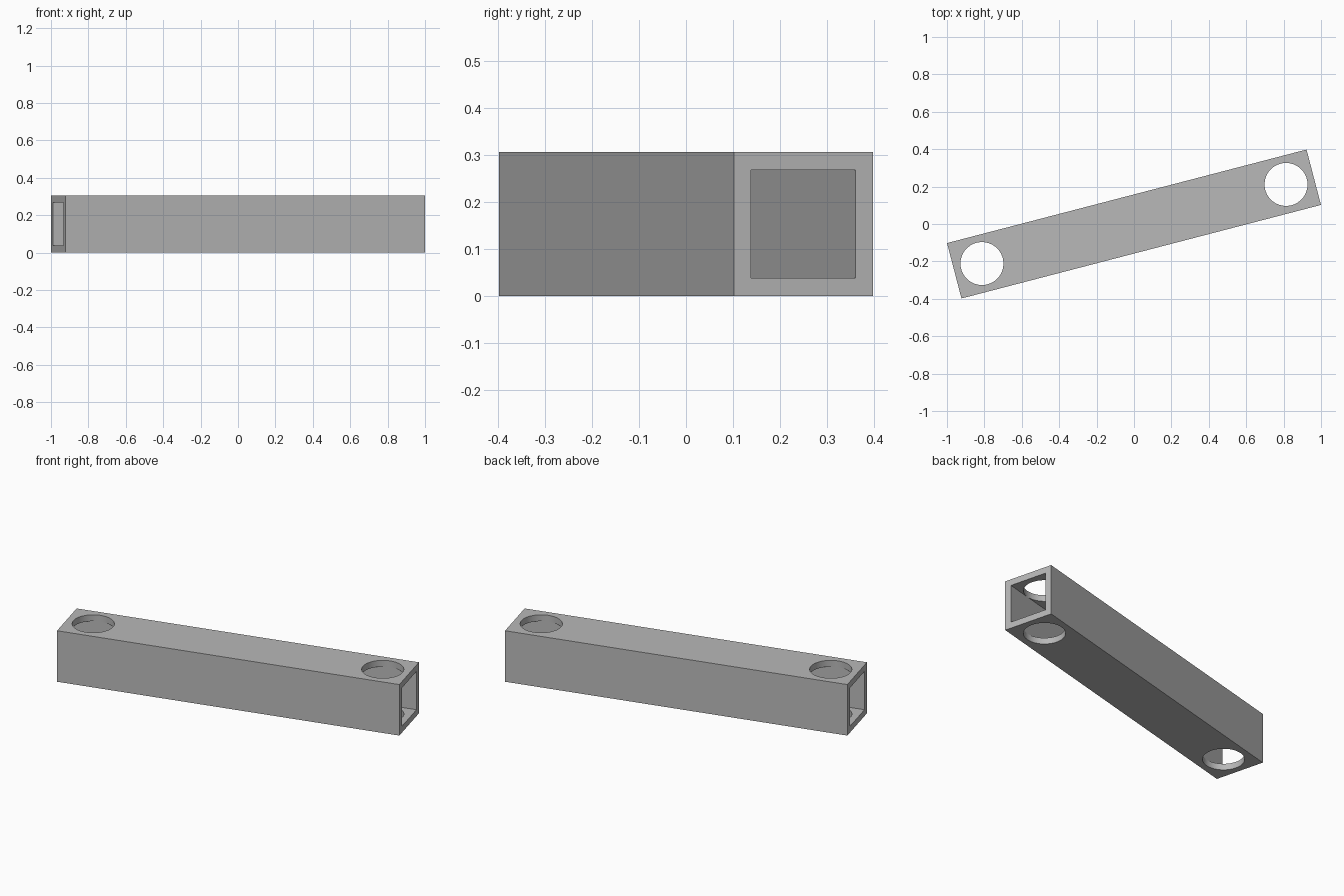
import bpy
import math

if "Cube" in bpy.data.objects:
    bpy.data.objects.remove(bpy.data.objects["Cube"], do_unlink=True)

LENGTH, SIDE, WALL = 1.986, 0.306, 0.038
ANGLE = math.atan2(0.50, 1.922)
HOLE_RADIUS = 0.1148
HOLE_X = (LENGTH - SIDE) / 2

grey = bpy.data.materials.new("plain grey")
grey.use_nodes = True
colour = (0.48, 0.48, 0.48, 1)
grey.diffuse_color = colour
grey.node_tree.nodes["Principled BSDF"].inputs["Base Color"].default_value = colour


def box(name, size):
    bpy.ops.mesh.primitive_cube_add(size=1, location=(0, 0, SIDE / 2))
    obj = bpy.context.object
    obj.name = name
    obj.scale = size
    bpy.ops.object.transform_apply(location=False, rotation=False, scale=True)
    obj.data.materials.append(grey)
    return obj


def cut(target, cutter):
    cutter.hide_render = True
    mod = target.modifiers.new("cut", "BOOLEAN")
    mod.operation = "DIFFERENCE"
    mod.solver = "EXACT"
    mod.object = cutter
    bpy.context.view_layer.objects.active = target
    bpy.ops.object.modifier_apply(modifier=mod.name)
    bpy.data.objects.remove(cutter, do_unlink=True)


# Square tube, open at both ends
tube = box("square_tube", (LENGTH, SIDE, SIDE))
inner = SIDE - 2 * WALL
cut(tube, box("bore_cutter", (LENGTH + 0.2, inner, inner)))

# Round hole through the top and bottom walls near each end
for x in (-HOLE_X, HOLE_X):
    bpy.ops.mesh.primitive_cylinder_add(vertices=64, radius=HOLE_RADIUS,
                                        depth=SIDE * 2, location=(x, 0, SIDE / 2))
    hole = bpy.context.object
    hole.data.materials.append(grey)
    cut(tube, hole)

# Turn the bar and smooth the round hole walls
tube.rotation_euler.z = ANGLE
bpy.ops.object.select_all(action="DESELECT")
tube.select_set(True)
bpy.context.view_layer.objects.active = tube
bpy.ops.object.shade_smooth_by_angle(angle=math.radians(30))
